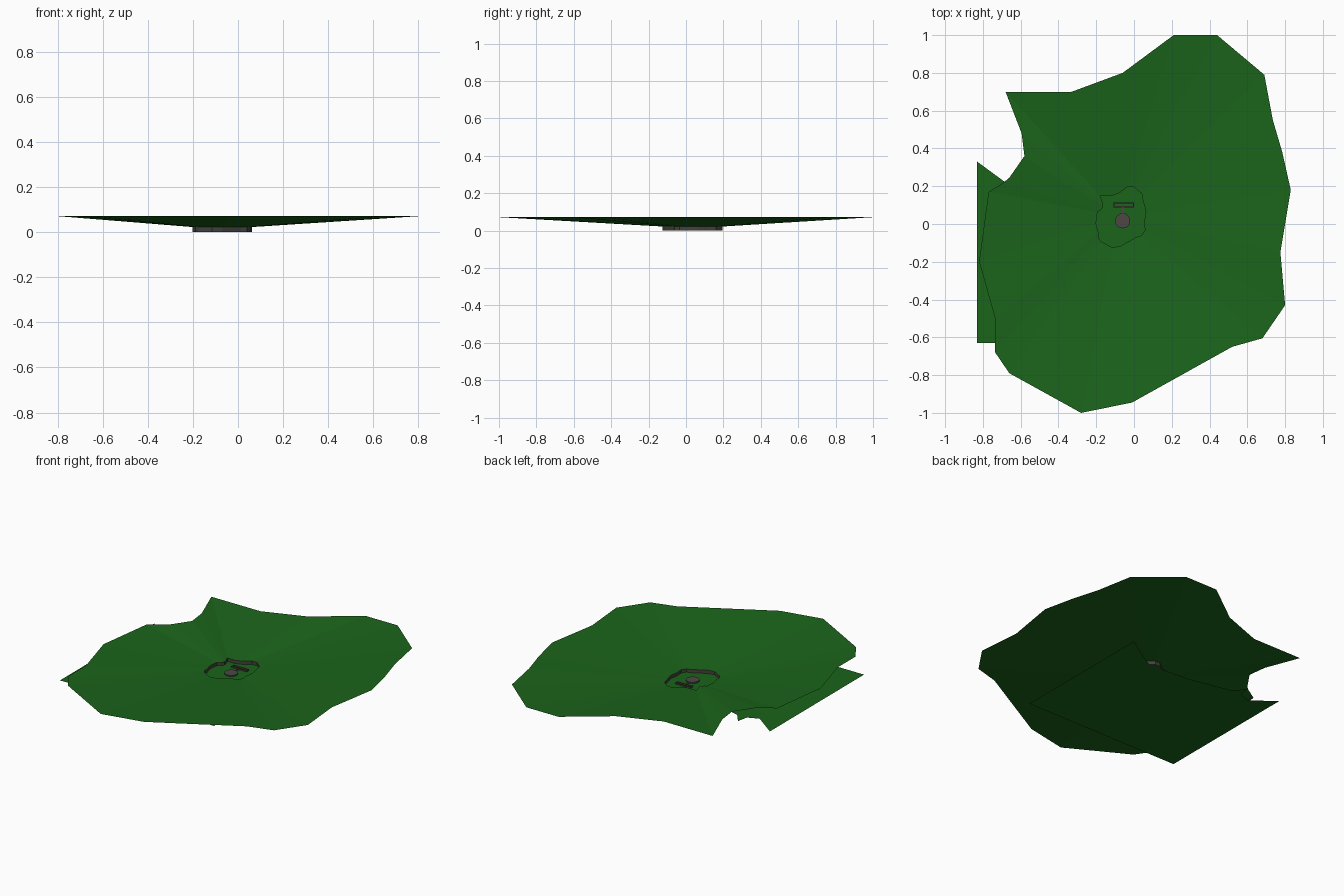
import bpy, bmesh, math

if "Cube" in bpy.data.objects:
    bpy.data.objects.remove(bpy.data.objects["Cube"])


def material(name, colour):
    m = bpy.data.materials.new(name)
    m.diffuse_color = (*colour, 1)
    m.use_nodes = True
    m.node_tree.nodes["Principled BSDF"].inputs["Base Color"].default_value = m.diffuse_color
    return m


GREEN = material("leaf green", (0.011, 0.128, 0.011))
EARTH = material("dark earth", (0.062, 0.052, 0.045))
STONE = material("grey stone", (0.075, 0.064, 0.058))


def finish(name, bm, mat):
    me = bpy.data.meshes.new(name)
    bm.to_mesh(me)
    bm.free()
    me.materials.append(mat)
    ob = bpy.data.objects.new(name, me)
    bpy.context.collection.objects.link(ob)
    return ob


def strip(name, lower, upper, mat):
    """Closed band of quads joining two matching loops of points."""
    bm = bmesh.new()
    a = [bm.verts.new(p) for p in lower]
    b = [bm.verts.new(p) for p in upper]
    n = len(a)
    for i in range(n):
        j = (i + 1) % n
        bm.faces.new((a[i], a[j], b[j], b[i]))
    return finish(name, bm, mat)


def slab(name, pts, z0, z1, mat):
    """Flat outline raised from z0 to z1."""
    bm = bmesh.new()
    f = bm.faces.new([bm.verts.new((x, y, z0)) for x, y in pts])
    if z1 > z0:
        r = bmesh.ops.extrude_face_region(bm, geom=[f])
        vs = [v for v in r["geom"] if isinstance(v, bmesh.types.BMVert)]
        bmesh.ops.translate(bm, verts=vs, vec=(0, 0, z1 - z0))
        bmesh.ops.recalc_face_normals(bm, faces=bm.faces)
    return finish(name, bm, mat)


def rect(x0, y0, x1, y1):
    return [(x0, y0), (x1, y0), (x1, y1), (x0, y1)]


# Outer outline, anticlockwise; the inner ring is a shrunken copy
OUTLINE = [(.83, .18), (.785, .38), (.735, .55), (.69, .79), (.44, 1), (.21, 1),
           (-.06, .80), (-.33, .70), (-.68, .70), (-.595, .48), (-.58, .36),
           (-.66, .245), (-.69, .22), (-.77, .17), (-.82, -.2), (-.735, -.5),
           (-.735, -.68), (-.66, -.79), (-.28, -1), (-.01, -.945), (.52, -.65),
           (.68, -.605), (.80, -.43), (.775, -.15)]
CX, CY, K = -.07, .035, .16
ring = [(CX + K * x, CY + K * y) for x, y in OUTLINE]

# Shallow sloping ground
strip("ground_slope", [(x, y, .022) for x, y in ring],
      [(x, y, .072) for x, y in OUTLINE], GREEN)

# Sunken middle: wall and floor
strip("pit_wall", [(x, y, 0) for x, y in ring], [(x, y, .022) for x, y in ring], EARTH)
slab("pit_floor", ring, .001, .001, GREEN)

# Flat lower layer peeping out on the left
FLAP = [(-.83, .33), (-.83, -.63), (.27, -.63), (.27, .32), (.03, .17),
        (-.26, .19), (-.54, .25), (-.595, .32), (-.61, .25), (-.68, .22)]
slab("lower_layer", FLAP[::-1], 0, 0, GREEN)

# Small round stone, path and open frame in the pit
slab("round_stone", [(-.06 + .04 * math.cos(i * math.tau / 16), .017 + .04 * math.sin(i * math.tau / 16))
                     for i in range(16)], .002, .010, STONE)
slab("path", rect(-.063, .055, -.055, .09), .002, .006, STONE)
for i, r in enumerate([(-.11, .088, 0, .094), (-.11, .108, 0, .114),
                       (-.11, .094, -.104, .108), (-.006, .094, 0, .108)]):
    slab(f"frame_bar_{i + 1}", rect(*r), .002, .010, STONE)
